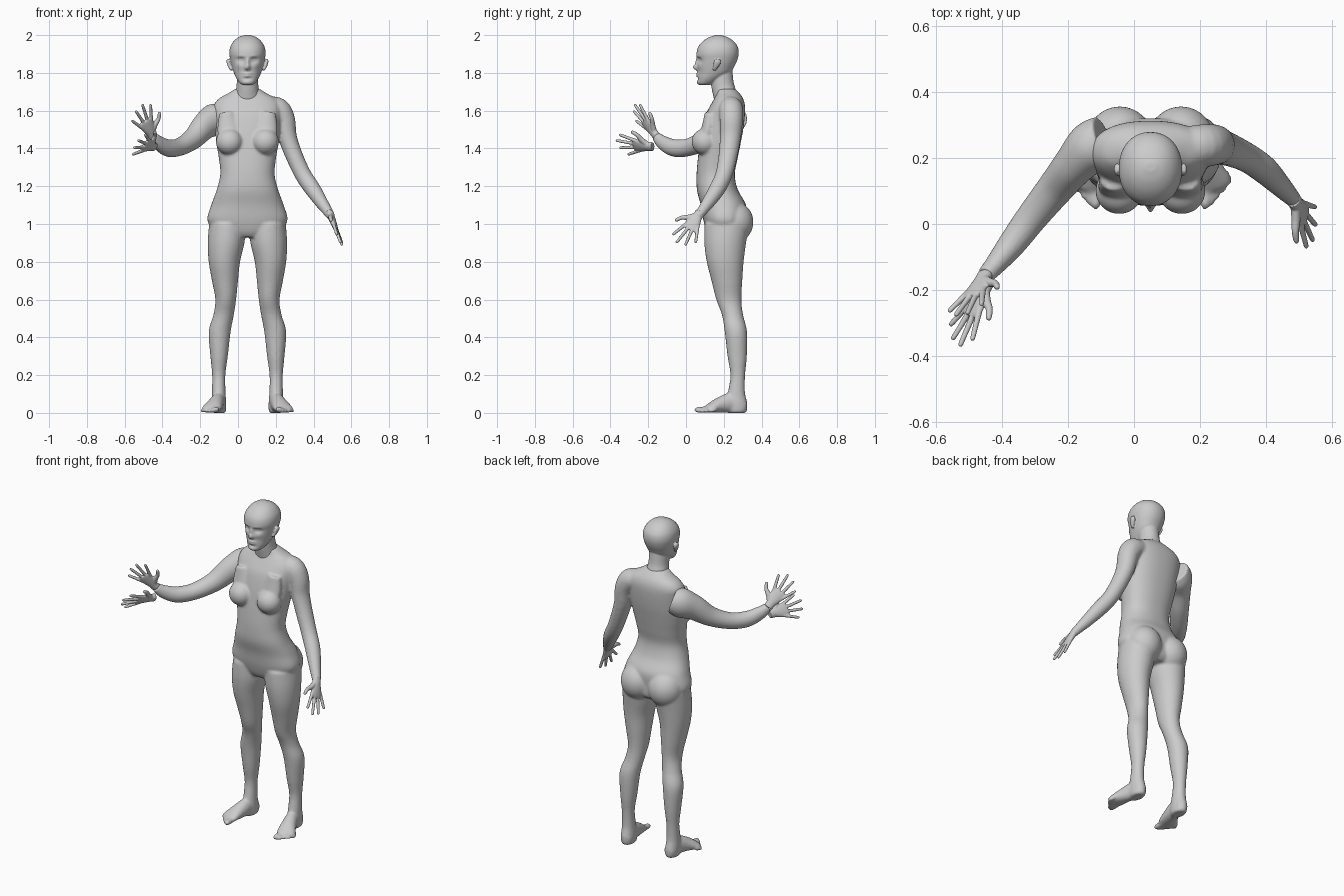
import bpy, bmesh, math
from mathutils import Vector as V

CX = 0.05   # the body's own centre line


def resample(rows, sub):
    """Catmull-Rom interpolation of rows of numbers."""
    out, n = [], len(rows)
    for i in range(n - 1):
        p = [rows[max(0, min(n - 1, i + k))] for k in (-1, 0, 1, 2)]
        for s in range(sub):
            t = s / sub
            out.append([b + 0.5 * t * (c - a + t * (2*a - 5*b + 4*c - d + t * (3*(b - c) + d - a)))
                        for a, b, c, d in zip(*p)])
    return out + [list(rows[-1])]


def loft(bm, sections, seg=32, power=2.0):
    rings = []
    for c, u, v in sections:
        ring = []
        for i in range(seg):
            a = 2 * math.pi * i / seg
            ca, sa = math.cos(a), math.sin(a)
            k = 2 / power
            ring.append(bm.verts.new(c + u * math.copysign(abs(ca)**k, ca) + v * math.copysign(abs(sa)**k, sa)))
        rings.append(ring)
    for r, q in zip(rings, rings[1:]):
        for i in range(seg):
            j = (i + 1) % seg
            bm.faces.new((r[i], r[j], q[j], q[i]))
    bm.faces.new(rings[0][::-1])
    bm.faces.new(rings[-1])


def stack(bm, rows, seg=48, power=2.0, sub=5):
    """Horizontal slices: z, centre x, half width, front y, back y."""
    loft(bm, [(V((x, (f + b) / 2, z)), V((w, 0, 0)), V((0, (b - f) / 2, 0)))
              for z, x, w, f, b in resample(rows, sub)], seg, power)


def tube(bm, pts, ref=(0, 1, 0), seg=20, sub=4):
    """Path of x, y, z, radius across, radius along ref."""
    p = resample(pts, sub)
    sec = []
    for i, q in enumerate(p):
        t = (V(p[min(i + 1, len(p) - 1)][:3]) - V(p[max(i - 1, 0)][:3])).normalized()
        u = V(ref).cross(t).normalized()
        sec.append((V(q[:3]), u * q[3], t.cross(u) * q[4]))
    loft(bm, sec, seg)


def ball(bm, c, r):
    vs = bmesh.ops.create_uvsphere(bm, u_segments=32, v_segments=20, radius=1)['verts']
    for v in vs:
        v.co = V((v.co.x * r[0] + c[0], v.co.y * r[1] + c[1], v.co.z * r[2] + c[2]))


def finish(bm, name, voxel, smooth):
    bmesh.ops.recalc_face_normals(bm, faces=bm.faces)
    me = bpy.data.meshes.new(name)
    bm.to_mesh(me)
    bm.free()
    ob = bpy.data.objects.new(name, me)
    bpy.context.collection.objects.link(ob)
    m = ob.modifiers.new("blend", 'REMESH')
    m.mode, m.voxel_size, m.use_smooth_shade = 'VOXEL', voxel, True
    m = ob.modifiers.new("soften", 'SMOOTH')
    m.factor, m.iterations = 0.5, smooth
    return ob


def hand(name, wrist, fwd, side):
    """Flat palm with four fanned fingers and a thumb; side points to the thumb."""
    bm = bmesh.new()
    w, f = V(wrist), V(fwd).normalized()
    s = V(side)
    s = (s - f * s.dot(f)).normalized()
    n = f.cross(s)

    def at(deg, d, lift=0.0):
        a = math.radians(deg)
        return tuple(w + f * d * math.cos(a) + s * d * math.sin(a) + n * lift)
    tube(bm, [(*at(0, -0.01), .026, .021), (*at(0, .02), .027, .019), (*at(0, .06), .038, .016),
              (*at(0, .095), .040, .012), (*at(0, .105), .034, .008)], n)
    for deg, d in ((20, .185), (6, .205), (-8, .195), (-24, .17)):
        tube(bm, [(*at(deg, .07), .010, .010), (*at(deg, .1), .0095, .0095), (*at(deg, d * .75), .0085, .0085),
                  (*at(deg, d - .008), .0075, .0075), (*at(deg, d), .004, .004)], n, 12)
    tube(bm, [(*at(25, .02), .016, .015), (*at(40, .06), .015, .014), (*at(47, .095), .011, .011),
              (*at(44, .125), .009, .009), (*at(43, .134), .004, .004)], n, 12)
    return finish(bm, name, 0.0032, 2)


# Torso
bm = bmesh.new()
stack(bm, [(z, CX, w, f, b) for z, w, f, b in (
    (.93, .10, .13, .29), (.96, .17, .11, .315), (1.02, .212, .092, .318), (1.10, .192, .078, .318),
    (1.18, .163, .058, .275), (1.26, .144, .056, .258), (1.34, .150, .062, .272), (1.42, .163, .072, .288),
    (1.50, .172, .085, .303), (1.58, .178, .105, .312), (1.63, .177, .130, .312), (1.665, .150, .15, .302),
    (1.69, .105, .16, .285), (1.715, .065, .16, .262))], power=2.3)
for s in (-1, 1):
    ball(bm, (CX + s * .095, .10, 1.435), (.072, .07, .07))        # breast
    tube(bm, [(CX + s * .11, .13, 1.59, .04, .03), (CX + s * .10, .115, 1.50, .06, .035),
              (CX + s * .095, .09, 1.43, .05, .035)])               # chest slope
    ball(bm, (CX + s * .093, .252, 1.01), (.102, .105, .11))       # buttock
    # Leg
    stack(bm, [(z, CX + s * x, w, f, b) for z, x, w, f, b in (
        (1.0, .105, .098, .098, .335), (.90, .113, .097, .097, .318), (.80, .122, .083, .11, .305),
        (.70, .119, .069, .135, .298), (.60, .115, .055, .16, .293), (.52, .126, .054, .19, .302),
        (.43, .147, .058, .205, .323), (.30, .150, .046, .22, .322), (.20, .152, .035, .235, .313),
        (.11, .152, .036, .222, .312), (.05, .151, .039, .21, .325), (.01, .150, .037, .215, .322),
        (.0, .150, .030, .22, .315))])
    # Foot and toes
    tube(bm, [(CX + s * .148, .31, .032, .033, .03), (CX + s * .155, .24, .052, .037, .052),
              (CX + s * .170, .18, .042, .044, .042), (CX + s * .188, .13, .026, .053, .026),
              (CX + s * .196, .105, .017, .048, .016)], (0, 0, 1))
    for i in range(5):
        t = i / 4
        bx, by = .166 + .062 * t, .115 + .045 * t
        tx, ty = .166 + .076 * t, .045 + .075 * t ** 1.3
        r = .016 - .006 * min(1, i * .6)
        tube(bm, [(CX + s * bx, by, .018, r, r), (CX + s * (bx + 3 * tx) / 4, (by + 3 * ty) / 4, r, r, r),
                  (CX + s * tx, ty, r, r * .5, r * .5)], (0, 0, 1), 12)
# Lowered arm, blended into the torso
tube(bm, [(.15, .235, 1.62, .055, .06), (.21, .238, 1.605, .065, .065), (.245, .24, 1.55, .058, .062),
          (.262, .235, 1.46, .050, .056), (.298, .222, 1.36, .046, .050), (.345, .20, 1.26, .044, .045),
          (.395, .165, 1.185, .043, .043), (.445, .115, 1.11, .034, .034), (.483, .075, 1.055, .025, .025),
          (.495, .06, 1.035, .022, .022)])
finish(bm, "body", 0.0075, 5)

# Raised arm, a separate piece
bm = bmesh.new()
tube(bm, [(-.09, .25, 1.565, .08, .075), (-.13, .232, 1.55, .078, .085), (-.18, .18, 1.515, .064, .072),
          (-.24, .107, 1.45, .055, .056), (-.31, .02, 1.408, .048, .047), (-.37, -.06, 1.402, .042, .046),
          (-.42, -.122, 1.43, .032, .038), (-.45, -.155, 1.462, .026, .026)], (0, 0, 1), 32, 6)
finish(bm, "raised_arm", 0.006, 3)

# Hands: one on the lowered arm, two at the raised arm
hand("lowered_hand", (.487, .07, 1.055), (.06, -.10, -.16), (-.025, -.115, .04))
hand("raised_hand_upper", (-.455, -.16, 1.47), (-.07, -.12, .155), (.7, .2, .5))
hand("raised_hand_lower", (-.45, -.185, 1.41), (-.085, -.17, .015), (.6, -.1, .75))

# Head: slices, then soft bumps for the face
bm = bmesh.new()
stack(bm, [(z, CX, w, f, b) for z, w, f, b in (
    (1.735, .022, .072, .115), (1.745, .040, .062, .15), (1.77, .058, .061, .19), (1.80, .072, .063, .235),
    (1.835, .083, .062, .256), (1.87, .091, .060, .272), (1.905, .096, .056, .279), (1.94, .090, .066, .273),
    (1.97, .071, .092, .250), (1.99, .045, .125, .218), (2.0, .016, .16, .185))], 96, 2.15, 8)
for v in bm.verts:
    if v.co.y < .13:
        x, z = abs(v.co.x - CX), v.co.z
        for bx, bz, sx, sz, d in (
                (0, 1.828, .014, .014, -.026), (0, 1.855, .011, .022, -.013),      # nose
                (.036, 1.868, .019, .013, .015), (.036, 1.868, .013, .006, -.007),  # eyes
                (.032, 1.888, .024, .008, -.004), (.04, 1.835, .018, .016, -.004),  # brow, cheek
                (0, 1.795, .024, .006, -.010), (0, 1.783, .020, .005, -.009),       # lips
                (0, 1.768, .025, .007, .005), (0, 1.75, .022, .010, -.004)):        # chin
            v.co.y += d * math.exp(-((x - bx) / sx) ** 2 - ((z - bz) / sz) ** 2)
# Neck
tube(bm, [(CX, .215, 1.65, .078, .062), (CX, .205, 1.69, .066, .062), (CX, .193, 1.74, .057, .060),
          (CX, .185, 1.82, .056, .060)], (0, 1, 0), 32)
# Ears
for s in (-1, 1):
    tube(bm, [(CX + s * .084, .148, 1.815, .006, .008), (CX + s * .093, .156, 1.832, .009, .013),
              (CX + s * .101, .166, 1.858, .010, .019), (CX + s * .102, .168, 1.873, .006, .012)], (0, 1, 0), 16)
finish(bm, "head", 0.0042, 2)
